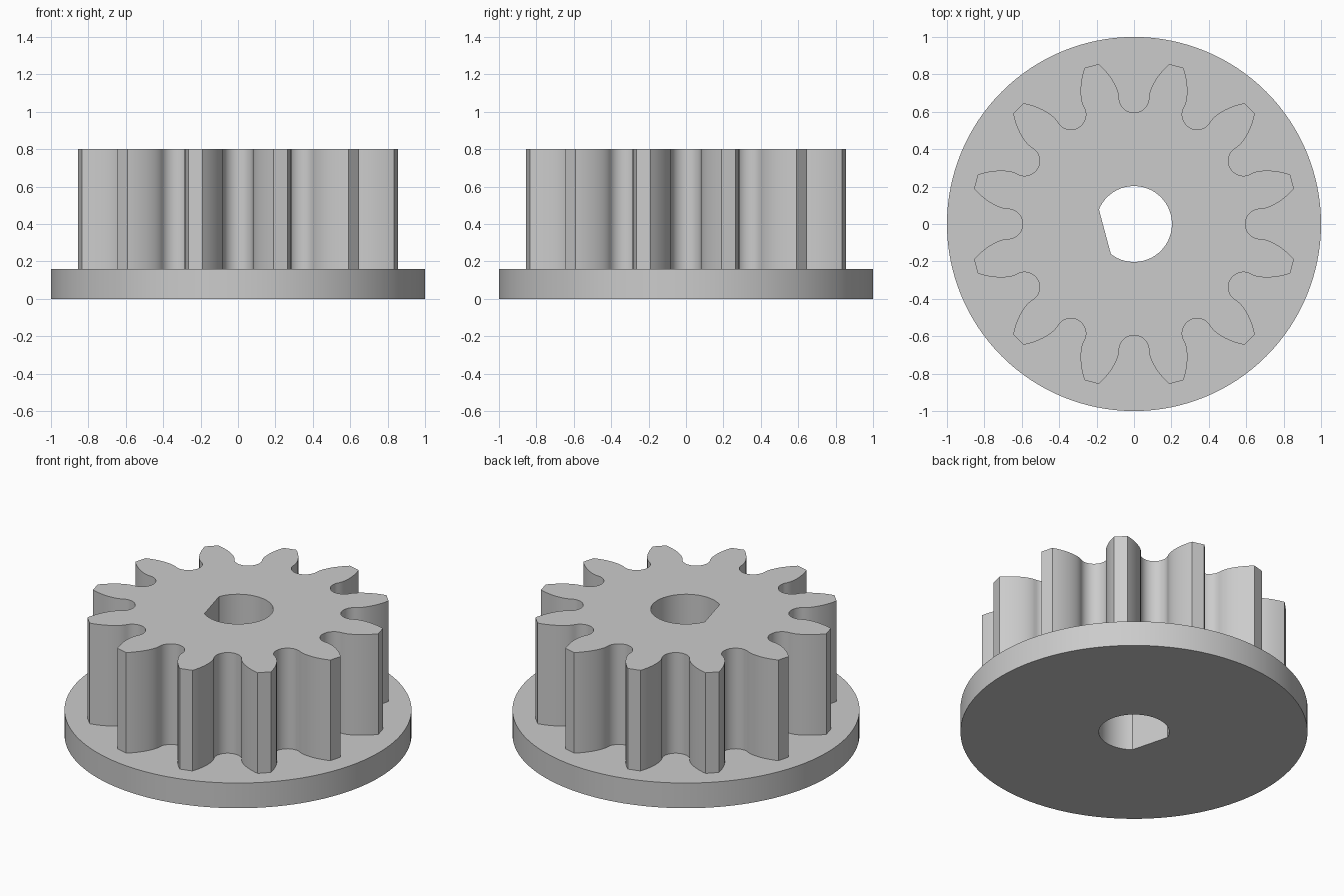
import bpy, bmesh
from math import cos, sin, radians
from mathutils import Vector, Matrix
from mathutils.geometry import interpolate_bezier

TEETH = 12
FLANGE_TOP, GEAR_TOP = 0.16, 0.8

cube = bpy.data.objects.get("Cube")
if cube:
    bpy.data.objects.remove(cube, do_unlink=True)

grey = bpy.data.materials.new("plain_grey")
grey.use_nodes = True
colour = (0.6, 0.6, 0.6, 1)
grey.diffuse_color = colour
grey.node_tree.nodes["Principled BSDF"].inputs["Base Color"].default_value = colour


def arc(radius, start, end, steps, centre=(0, 0)):
    """Points along an arc, angles in degrees."""
    angles = [radians(start + (end - start) * i / steps) for i in range(steps + 1)]
    return [Vector((centre[0] + radius * cos(a), centre[1] + radius * sin(a))) for a in angles]


def prism(name, outline, bottom, top):
    """Extrude a closed outline upwards into a solid."""
    bm = bmesh.new()
    base = bm.faces.new([bm.verts.new((p.x, p.y, bottom)) for p in outline])
    extruded = bmesh.ops.extrude_face_region(bm, geom=[base], use_keep_orig=True)["geom"]
    moved = [g for g in extruded if isinstance(g, bmesh.types.BMVert)]
    bmesh.ops.translate(bm, verts=moved, vec=(0, 0, top - bottom))
    bmesh.ops.recalc_face_normals(bm, faces=bm.faces)
    mesh = bpy.data.meshes.new(name)
    bm.to_mesh(mesh)
    bm.free()
    mesh.materials.append(grey)
    obj = bpy.data.objects.new(name, mesh)
    bpy.context.collection.objects.link(obj)
    return obj


def gear_outline():
    """One rounded valley with two curved flanks, repeated round the axis."""
    root = arc(0.08, -90, 4, 10, centre=(0, 0.675))
    flank = interpolate_bezier(root[-1], Vector((0.084, 0.735)),
                               Vector((0.135, 0.81)), Vector((0.189, 0.855)), 9)
    right = root + [Vector(p[:2]) for p in flank[1:]]
    left = [Vector((-p.x, p.y)) for p in reversed(right[1:])]
    valley = left + right
    outline = []
    for i in range(TEETH):
        turn = Matrix.Rotation(radians(-360 / TEETH * i), 2)
        outline += [turn @ p for p in valley]
    return outline


def apply_boolean(obj, tool, operation):
    mod = obj.modifiers.new(operation.lower(), 'BOOLEAN')
    mod.operation = operation
    mod.solver = 'EXACT'
    mod.object = tool
    bpy.context.view_layer.objects.active = obj
    bpy.ops.object.modifier_apply(modifier=mod.name)
    bpy.data.objects.remove(tool, do_unlink=True)


# Round flange carrying the toothed wheel
gear = prism("flanged_gear", arc(1, 0, 360, 128)[:-1], 0, FLANGE_TOP)
teeth = prism("toothed_wheel", gear_outline(), FLANGE_TOP / 2, GEAR_TOP)
apply_boolean(gear, teeth, 'UNION')

# D-shaped shaft bore, flat on one side
bore = prism("bore_cutter", arc(0.203, 195 + 37.5, 555 - 37.5, 48), -0.1, GEAR_TOP + 0.1)
bore.hide_render = True
apply_boolean(gear, bore, 'DIFFERENCE')

# Smooth walls, crisp edges
bpy.ops.object.select_all(action='DESELECT')
gear.select_set(True)
bpy.context.view_layer.objects.active = gear
bpy.ops.object.shade_smooth_by_angle(angle=radians(30))
